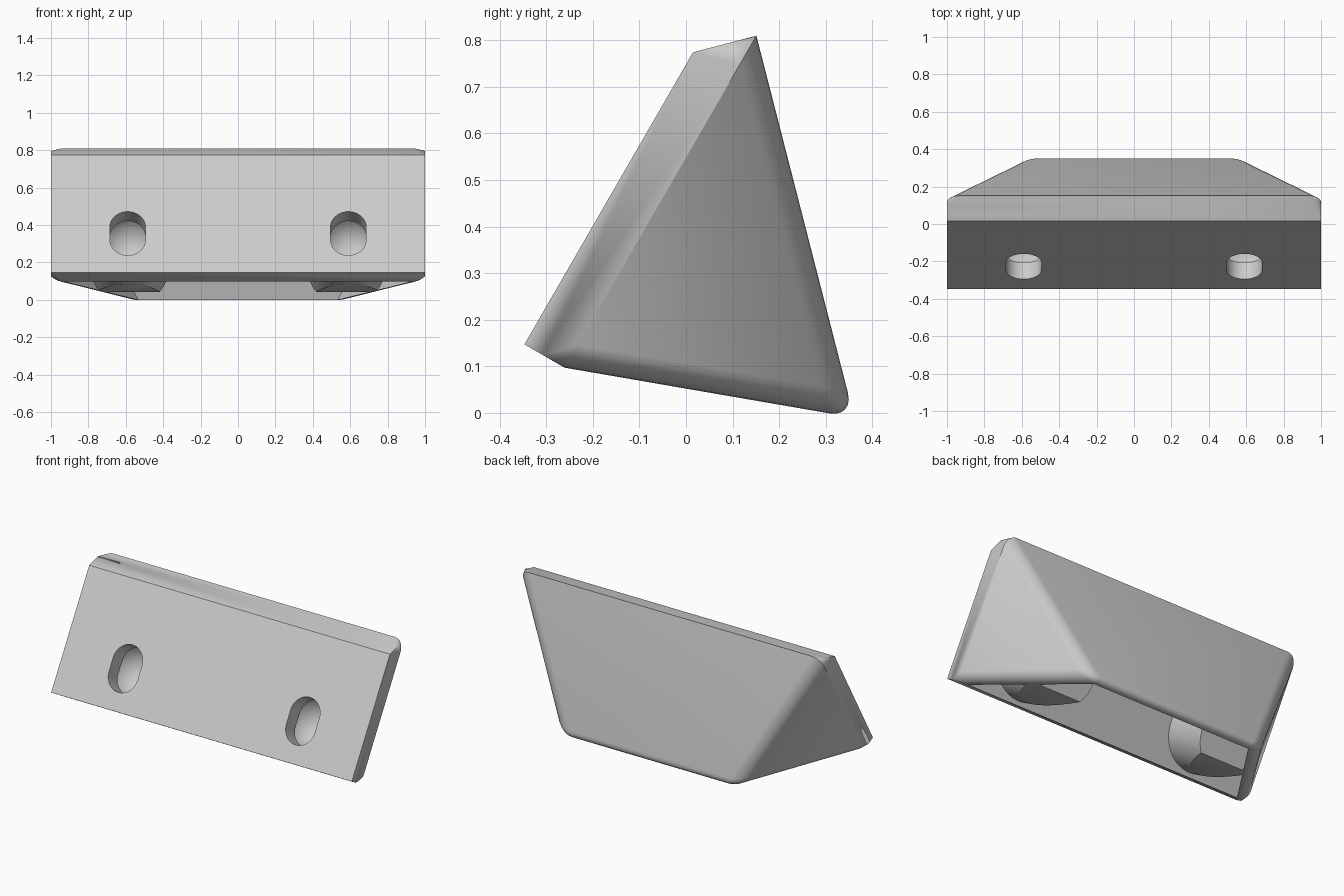
import bpy
import bmesh
import math
from mathutils import Matrix, Vector

if "Cube" in bpy.data.objects:
    bpy.data.objects.remove(bpy.data.objects["Cube"], do_unlink=True)

# Local frame: x across, y up along the tilted plate, -z into the body
TILT = Matrix.Translation((0, -0.347, 0.147)) @ Matrix.Rotation(math.radians(60), 4, "X")
PLATE = 0.1
SLOT_X, SLOT_U = 0.59, 0.24

grey = bpy.data.materials.new("light_grey")
grey.use_nodes = True
colour = (0.6, 0.6, 0.6, 1)
grey.diffuse_color = colour
grey.node_tree.nodes["Principled BSDF"].inputs["Base Color"].default_value = colour


def add_object(name, bm):
    bmesh.ops.recalc_face_normals(bm, faces=bm.faces)
    mesh = bpy.data.meshes.new(name)
    bm.to_mesh(mesh)
    bm.free()
    mesh.materials.append(grey)
    obj = bpy.data.objects.new(name, mesh)
    obj.matrix_world = TILT
    bpy.context.collection.objects.link(obj)
    return obj


def hull(points):
    """Convex solid, mirrored in x, from (half width, u, depth) points."""
    bm = bmesh.new()
    for x, u, d in points:
        for side in (-1, 1):
            bm.verts.new((side * x, u, -d))
    bmesh.ops.convex_hull(bm, input=bm.verts[:])
    bmesh.ops.dissolve_limit(bm, angle_limit=0.01, verts=bm.verts[:], edges=bm.edges[:])
    return bm


def prism(outline, near, far):
    """Solid from an (x, u) outline between two depths."""
    bm = bmesh.new()
    face = bm.faces.new([bm.verts.new((x, u, -near)) for x, u in outline])
    new = bmesh.ops.extrude_face_region(bm, geom=[face])["geom"]
    moved = [v for v in new if isinstance(v, bmesh.types.BMVert)]
    bmesh.ops.translate(bm, verts=moved, vec=(0, 0, near - far))
    return bm


def stadium(cx, cu, radius, half, steps=24):
    points = []
    for centre, start in ((cu + half, 0), (cu - half, math.pi)):
        for i in range(steps + 1):
            a = start + math.pi * i / steps
            points.append((cx + radius * math.cos(a), centre + radius * math.sin(a)))
    return points


def circle(cx, cu, radius, steps=64):
    return [(cx + radius * math.cos(math.tau * i / steps),
             cu + radius * math.sin(math.tau * i / steps)) for i in range(steps)]


def subtract(target, cutter):
    cutter.hide_render = True
    mod = target.modifiers.new("cut", "BOOLEAN")
    mod.operation = "DIFFERENCE"
    mod.solver = "EXACT"
    mod.object = cutter


# Wedge body with rounded rear edges
bm = hull([(1, 0, 0), (1, 0.724, 0), (1, 0.823, PLATE), (1, 0, PLATE), (0.57, 0.218, 0.692)])
rear = [e for e in bm.edges if any(v.co.z < -0.5 for v in e.verts)]
bmesh.ops.bevel(bm, geom=rear, offset=0.055, segments=6, profile=0.5, affect="EDGES")
body = add_object("wedge_body", bm)

# Pocket open at the underside
pocket = add_object("pocket_cutter", hull([
    (0.93, 0.74, PLATE), (0.93, -0.1, PLATE), (0.48, 0.126, 0.71)]))
cutters = [pocket]

# Round bosses left standing in the pocket, with slots and domed seats
for side in (-1, 1):
    x = side * SLOT_X
    boss = add_object("boss_cutter", prism(circle(x, SLOT_U, 0.215), 0.05, 0.4))
    subtract(pocket, boss)

    slot = add_object("slot_cutter", prism(stadium(x, SLOT_U, 0.095, 0.04), -0.05, 0.11))
    dome = bmesh.new()
    bmesh.ops.create_uvsphere(dome, u_segments=48, v_segments=24, radius=0.165,
                              matrix=Matrix.Translation((x, SLOT_U, -PLATE)))
    cut = bmesh.ops.bisect_plane(dome, geom=dome.verts[:] + dome.edges[:] + dome.faces[:],
                                 plane_co=Vector((0, 0, -PLATE - 0.001)),
                                 plane_no=Vector((0, 0, 1)), clear_outer=True)
    rim = [e for e in cut["geom_cut"] if isinstance(e, bmesh.types.BMEdge)]
    bmesh.ops.holes_fill(dome, edges=rim, sides=0)
    seat = add_object("seat_cutter", dome)
    cutters += [slot, seat, boss]

for cutter in cutters:
    if not cutter.name.startswith("boss"):
        subtract(body, cutter)

# Bake the cuts and drop the cutters
bpy.context.view_layer.update()
graph = bpy.context.evaluated_depsgraph_get()
baked = bpy.data.meshes.new_from_object(body.evaluated_get(graph))
body.modifiers.clear()
body.data = baked
for cutter in cutters:
    bpy.data.objects.remove(cutter, do_unlink=True)

bpy.ops.object.select_all(action="DESELECT")
body.select_set(True)
bpy.context.view_layer.objects.active = body
bpy.ops.object.shade_smooth_by_angle(angle=math.radians(30))
